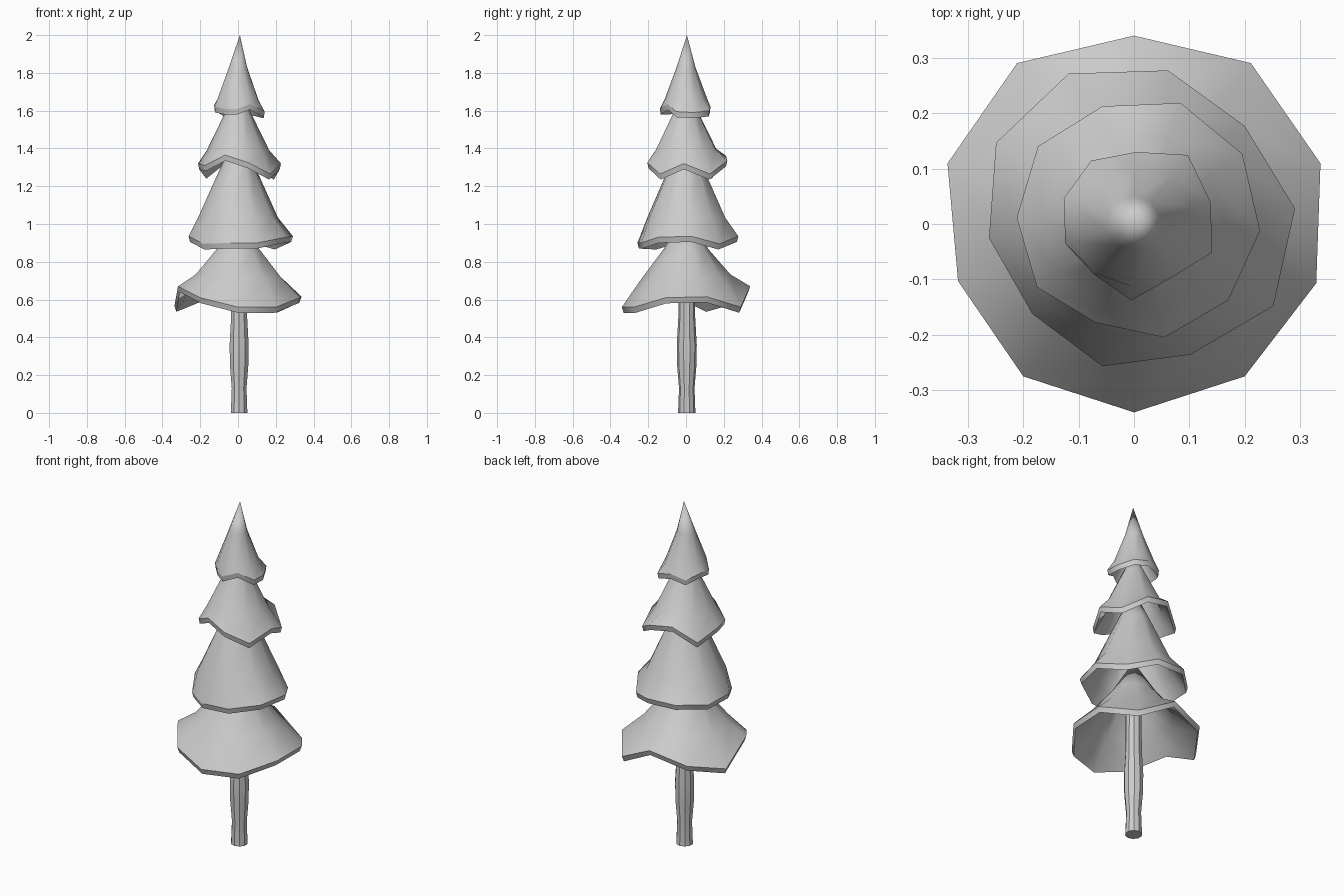
import bpy, bmesh
from math import sin, cos, radians

if "Cube" in bpy.data.objects:
    bpy.data.objects.remove(bpy.data.objects["Cube"])

SIDES = 10


def ring(bm, radii, heights, phase):
    verts = []
    for k in range(SIDES):
        a = radians(phase + 36 * k)
        verts.append(bm.verts.new((radii[k] * cos(a), radii[k] * sin(a), heights[k])))
    return verts


def bridge(bm, a, b):
    for i in range(SIDES):
        j = (i + 1) % SIDES
        bm.faces.new((a[i], a[j], b[j], b[i]))


def fan(bm, a, tip):
    for i in range(SIDES):
        bm.faces.new((a[i], a[(i + 1) % SIDES], tip))


def finish(bm, name, angle):
    bmesh.ops.recalc_face_normals(bm, faces=bm.faces)
    me = bpy.data.meshes.new(name)
    bm.to_mesh(me)
    bm.free()
    ob = bpy.data.objects.new(name, me)
    bpy.context.collection.objects.link(ob)
    bpy.ops.object.select_all(action='DESELECT')
    ob.select_set(True)
    bpy.context.view_layer.objects.active = ob
    bpy.ops.object.shade_smooth_by_angle(angle=radians(angle))
    return ob


def tier(name, phase, radii, heights, profile, tip_z, tip_xy=(0.005, 0)):
    """Hollow bough skirt: ragged rim, two inner rings, pointed tip, thin shell."""
    bm = bmesh.new()
    mean = sum(heights) / SIDES
    shells = []
    for shrink, drop in ((1.0, 0.0), (0.97, 0.03)):
        rim = ring(bm, [r * shrink for r in radii], [h - drop for h in heights], phase)
        prev = rim
        for (r, z), follow in zip(profile, (0.2, 0.0)):
            rr = r - drop * 0.6
            cur = ring(bm, [rr] * SIDES,
                       [z - drop * 0.5 + follow * (h - mean) for h in heights], phase)
            bridge(bm, prev, cur)
            prev = cur
        fan(bm, prev, bm.verts.new((*tip_xy, tip_z - drop * 2)))
        shells.append(rim)
    bridge(bm, shells[0], shells[1])
    ob = finish(bm, name, 80)
    # keep both rim loops crisp (ten verts each, inner shell starts at vert 31)
    for e in ob.data.edges:
        if all(v < SIDES for v in e.vertices) or all(31 <= v < 31 + SIDES for v in e.vertices):
            e.use_edge_sharp = True
    return ob


# Four skirts of boughs, bottom to top
tier("bough_tier_1", 18,
     [.354, .359, .34, .359, .354, .334, .34, .34, .34, .346],
     [.615, .56, .67, .615, .565, .67, .61, .56, .56, .61],
     [(.235, .72), (.12, .865)], 1.06)
tier("bough_tier_2", 5.5,
     [.292, .267, .284, .296, .289, .263, .245, .263, .257, .292],
     [.935, .895, .935, .94, .93, .935, .895, .9, .9, .93],
     [(.213, 1.03), (.09, 1.305)], 1.5)
tier("bough_tier_3", -3,
     [.228, .233, .234, .22, .223, .212, .209, .191, .212, .219],
     [1.32, 1.265, 1.335, 1.36, 1.27, 1.32, 1.31, 1.365, 1.325, 1.265],
     [(.165, 1.39), (.063, 1.6)], 1.73)
tier("bough_tier_4", -20,
     [.15, .144, .158, .13, .138, .135, .129, .116, .138, .118],
     [1.595, 1.59, 1.6, 1.62, 1.6, 1.63, 1.62, 1.61, 1.61, 1.635],
     [(.113, 1.66), (.05, 1.83)], 2.0, (.01, .005))

# Trunk, slightly waisted, running up inside the lowest skirt
bm = bmesh.new()
rings = [ring(bm, [r] * SIDES, [z] * SIDES, 18) for r, z in
         ((.046, 0), (.041, .13), (.051, .25), (.053, .36), (.045, .5), (.042, .85))]
for a, b in zip(rings, rings[1:]):
    bridge(bm, a, b)
bm.faces.new(rings[0])
bm.faces.new(rings[-1])
finish(bm, "trunk", 30).location = (.006, .004, 0)
